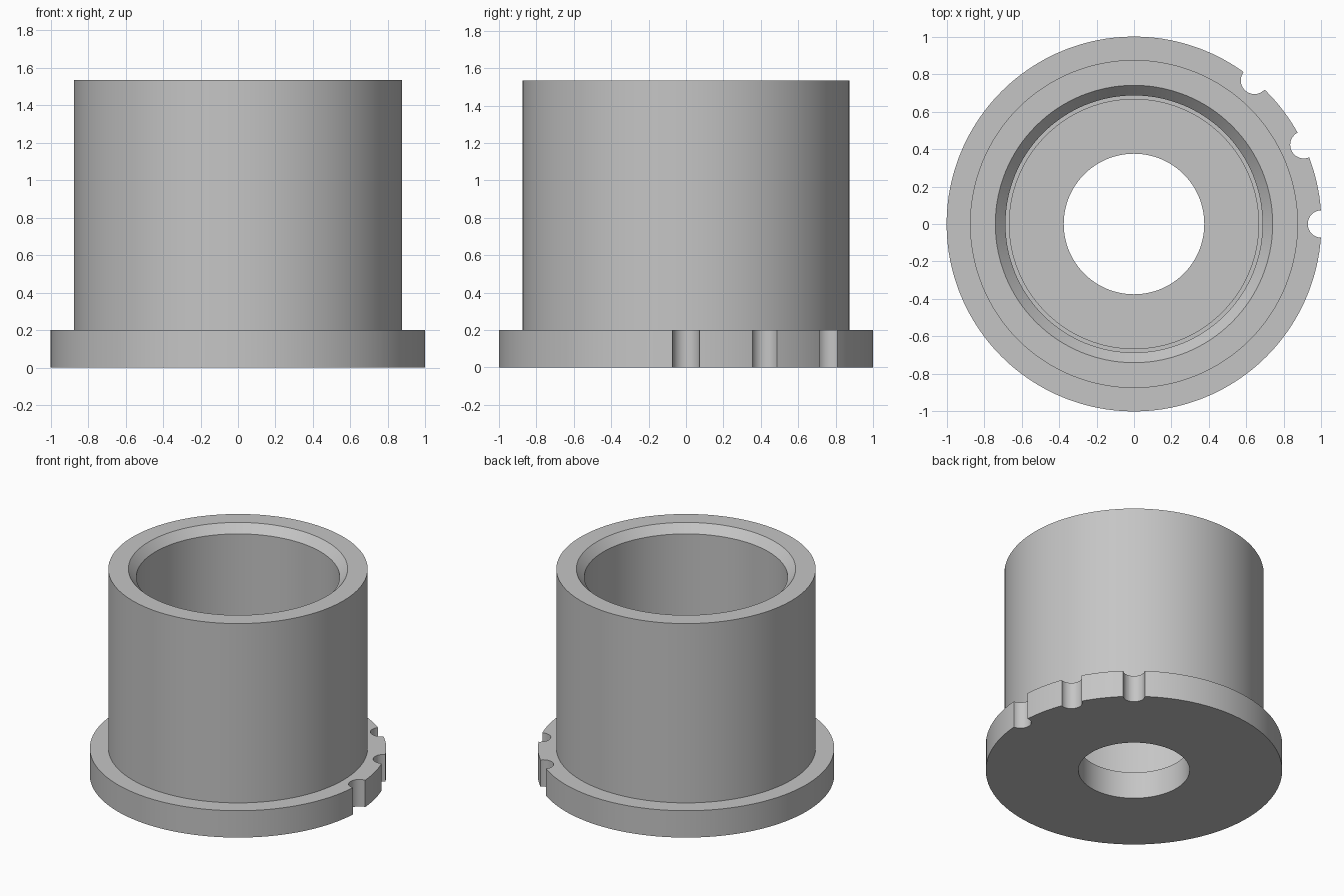
import bpy
import bmesh
from math import cos, sin, tau, radians

if "Cube" in bpy.data.objects:
    bpy.data.objects.remove(bpy.data.objects["Cube"], do_unlink=True)

SEGMENTS = 128
FLANGE_HEIGHT = 0.2
NOTCH_RADIUS = 0.073
NOTCH_ANGLES = (0, 25, 50)

grey = bpy.data.materials.new("plain grey")
grey.use_nodes = True
colour = (0.56, 0.56, 0.56, 1)
grey.diffuse_color = colour
grey.node_tree.nodes["Principled BSDF"].inputs["Base Color"].default_value = colour


def add_object(name, bm):
    mesh = bpy.data.meshes.new(name)
    bmesh.ops.recalc_face_normals(bm, faces=bm.faces)
    bm.to_mesh(mesh)
    bm.free()
    mesh.materials.append(grey)
    obj = bpy.data.objects.new(name, mesh)
    bpy.context.collection.objects.link(obj)
    return obj


def lathe(name, profile):
    """Revolve a closed (radius, height) profile around z."""
    bm = bmesh.new()
    rings = [[bm.verts.new((r * cos(tau * i / SEGMENTS), r * sin(tau * i / SEGMENTS), z))
              for i in range(SEGMENTS)] for r, z in profile]
    for k, ring in enumerate(rings):
        above = rings[(k + 1) % len(rings)]
        for i in range(SEGMENTS):
            j = (i + 1) % SEGMENTS
            bm.faces.new((ring[i], ring[j], above[j], above[i]))
    return add_object(name, bm)


# Flanged sleeve: hole, flange, outer wall, chamfered mouth, ledge, floor
sleeve = lathe("flanged_sleeve", [
    (0.375, 0), (1, 0), (1, FLANGE_HEIGHT), (0.875, FLANGE_HEIGHT),
    (0.875, 1.535), (0.74, 1.535), (0.686, 1.475), (0.686, 0.32),
    (0.665, 0.32), (0.665, 0.2), (0.375, 0.2)])

# Round notches through the flange edge
bm = bmesh.new()
for angle in NOTCH_ANGLES:
    made = bmesh.ops.create_cone(bm, cap_ends=True, segments=32, radius1=NOTCH_RADIUS,
                                 radius2=NOTCH_RADIUS, depth=FLANGE_HEIGHT * 2)
    a = radians(angle)
    bmesh.ops.translate(bm, verts=made["verts"], vec=(cos(a), sin(a), FLANGE_HEIGHT / 2))
cutter = add_object("notch_cutter", bm)
cutter.hide_render = True

cut = sleeve.modifiers.new("notches", "BOOLEAN")
cut.operation = "DIFFERENCE"
cut.solver = "EXACT"
cut.object = cutter
for obj in bpy.context.selected_objects:
    obj.select_set(False)
sleeve.select_set(True)
bpy.context.view_layer.objects.active = sleeve
bpy.ops.object.modifier_apply(modifier=cut.name)
bpy.data.objects.remove(cutter, do_unlink=True)
bpy.ops.object.shade_smooth_by_angle(angle=radians(30))
